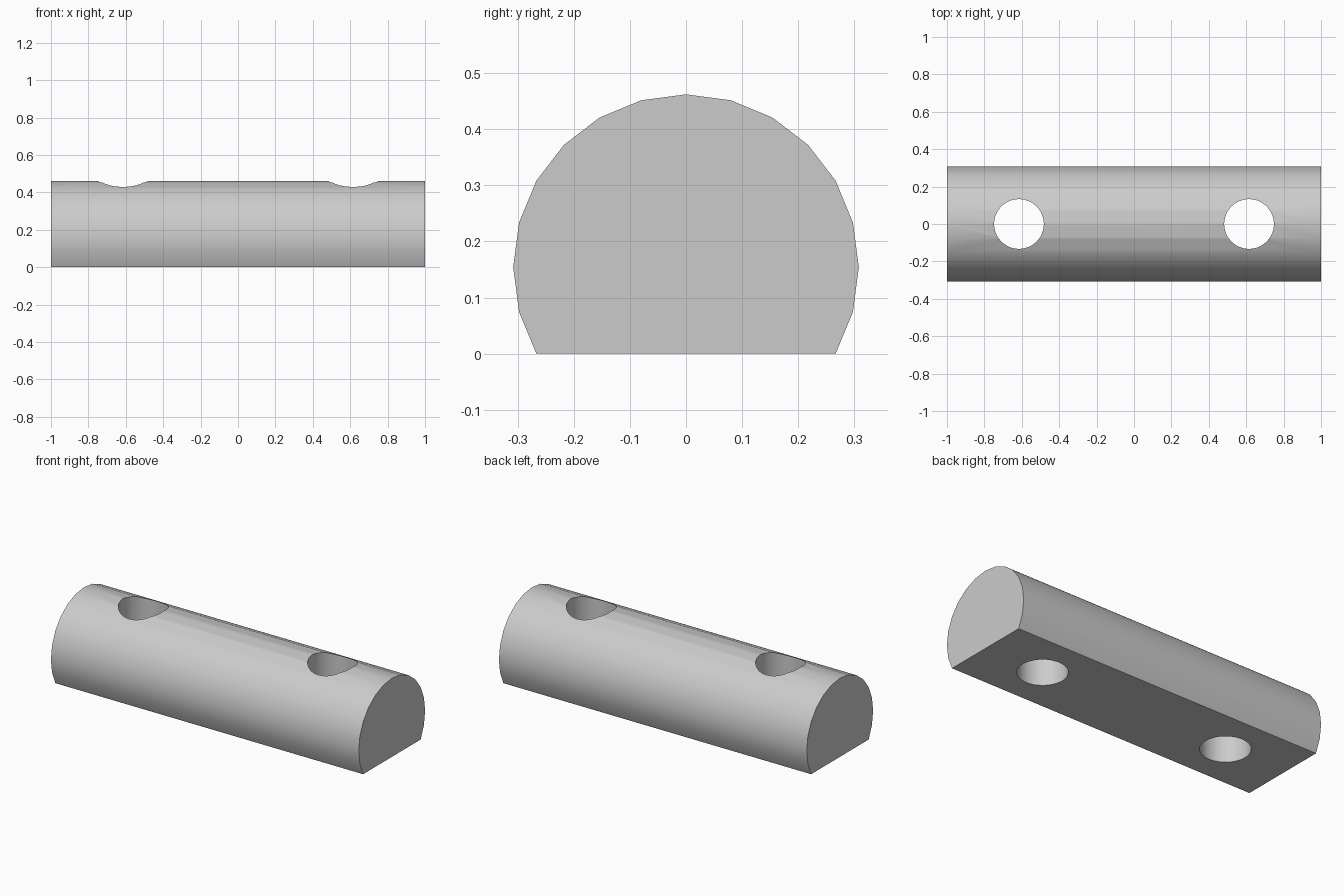
import bpy
import math

RADIUS, AXIS_Z, LENGTH = 0.308, 0.154, 2.0
HOLE_X, HOLE_RADIUS = 0.615, 0.133

cube = bpy.data.objects.get("Cube")
if cube:
    bpy.data.objects.remove(cube, do_unlink=True)

grey = bpy.data.materials.new("plain_grey")
grey.use_nodes = True
grey.diffuse_color = (0.6, 0.6, 0.6, 1)
grey.node_tree.nodes["Principled BSDF"].inputs["Base Color"].default_value = (0.6, 0.6, 0.6, 1)

# Round bar with a flat underside: 24-sided arc from -30 to 210 degrees
arc = [math.radians(a) for a in range(-30, 211, 15)]
n = len(arc)
verts = [(x, RADIUS * math.cos(a), AXIS_Z + RADIUS * math.sin(a))
         for x in (-LENGTH / 2, LENGTH / 2) for a in arc]
faces = [(i, (i + 1) % n, (i + 1) % n + n, i + n) for i in range(n)]
faces += [tuple(reversed(range(n))), tuple(range(n, 2 * n))]
mesh = bpy.data.meshes.new("drilled_bar")
mesh.from_pydata(verts, [], [tuple(reversed(f)) for f in faces[:n]] + faces[n:])
mesh.materials.append(grey)
bar = bpy.data.objects.new("drilled_bar", mesh)
bpy.context.collection.objects.link(bar)

# Consistent outward normals
bpy.ops.object.select_all(action="DESELECT")
bar.select_set(True)
bpy.context.view_layer.objects.active = bar
bpy.ops.object.mode_set(mode="EDIT")
bpy.ops.mesh.select_all(action="SELECT")
bpy.ops.mesh.normals_make_consistent(inside=False)
bpy.ops.object.mode_set(mode="OBJECT")

# Two vertical through holes
for side, x in (("right", -HOLE_X), ("left", HOLE_X)):
    bpy.ops.mesh.primitive_cylinder_add(vertices=48, radius=HOLE_RADIUS, depth=1.2,
                                        location=(x, 0, AXIS_Z))
    cutter = bpy.context.object
    cutter.name = side + "_hole_cutter"
    cutter.data.materials.append(grey)
    cut = bar.modifiers.new(side + "_hole", "BOOLEAN")
    cut.operation, cut.solver, cut.object = "DIFFERENCE", "EXACT", cutter
    bpy.ops.object.select_all(action="DESELECT")
    bpy.context.view_layer.objects.active = bar
    bar.select_set(True)
    bpy.ops.object.modifier_apply(modifier=cut.name)
    bpy.data.objects.remove(cutter, do_unlink=True)

# Smooth curved walls, crisp rims and ends
bpy.ops.object.shade_smooth_by_angle(angle=math.radians(30))
